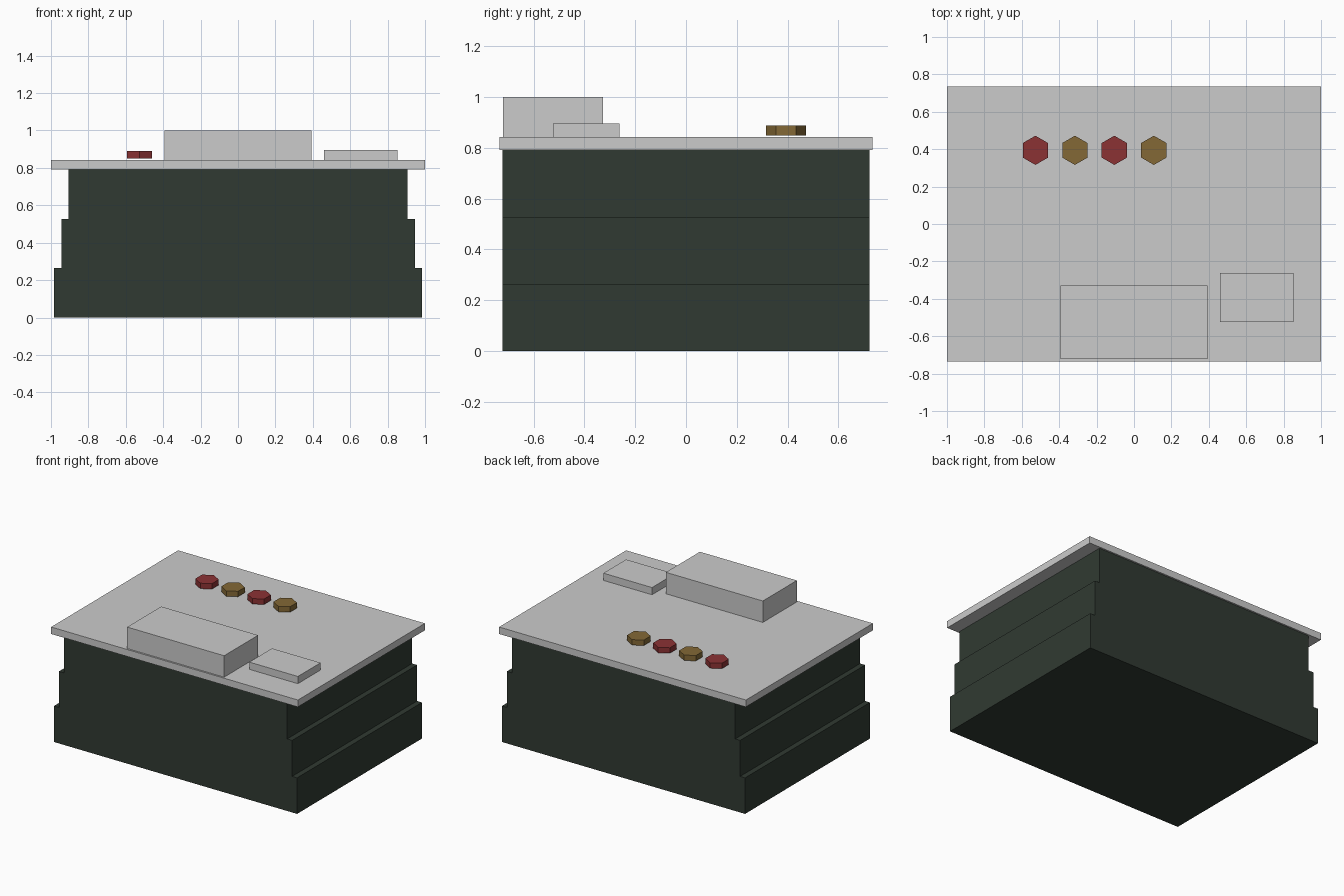
import bpy
from math import radians

if "Cube" in bpy.data.objects:
    bpy.data.objects.remove(bpy.data.objects["Cube"])


def material(name, rgb):
    m = bpy.data.materials.new(name)
    m.diffuse_color = (*rgb, 1)
    m.use_nodes = True
    m.node_tree.nodes["Principled BSDF"].inputs["Base Color"].default_value = m.diffuse_color
    return m


def box(name, x0, x1, y0, y1, z0, z1, mat=None):
    bpy.ops.mesh.primitive_cube_add(
        size=1, location=((x0 + x1) / 2, (y0 + y1) / 2, (z0 + z1) / 2))
    o = bpy.context.object
    o.name = name
    o.scale = (x1 - x0, y1 - y0, z1 - z0)
    bpy.ops.object.transform_apply(location=False, rotation=False, scale=True)
    if mat:
        o.data.materials.append(mat)
    return o


green = material("dark_green", (0.03, 0.042, 0.032))
red = material("red", (0.26, 0.032, 0.034))
gold = material("gold", (0.23, 0.14, 0.037))

# Stepped body: three tiers narrowing towards the top
tier = 0.264
for i, half in enumerate((0.985, 0.945, 0.905)):
    box(f"body_tier_{i + 1}", -half, half, -0.723, 0.723,
        i * tier, (i + 1) * tier, green)

# Overhanging top slab and the two blocks resting on it
box("top_slab", -1, 1, -0.735, 0.735, 0.792, 0.843)
box("large_block", -0.393, 0.393, -0.722, -0.328, 0.843, 1.0)
box("small_block", 0.459, 0.853, -0.525, -0.262, 0.843, 0.896)

# Row of hexagonal pieces, alternating colours, just above the slab
for i in range(4):
    bpy.ops.mesh.primitive_cylinder_add(
        vertices=6, radius=0.078, depth=0.04,
        location=(-0.527 + 0.211 * i, 0.394, 0.869))
    o = bpy.context.object
    o.name = f"hex_piece_{i + 1}"
    o.data.materials.append(gold if i % 2 else red)
